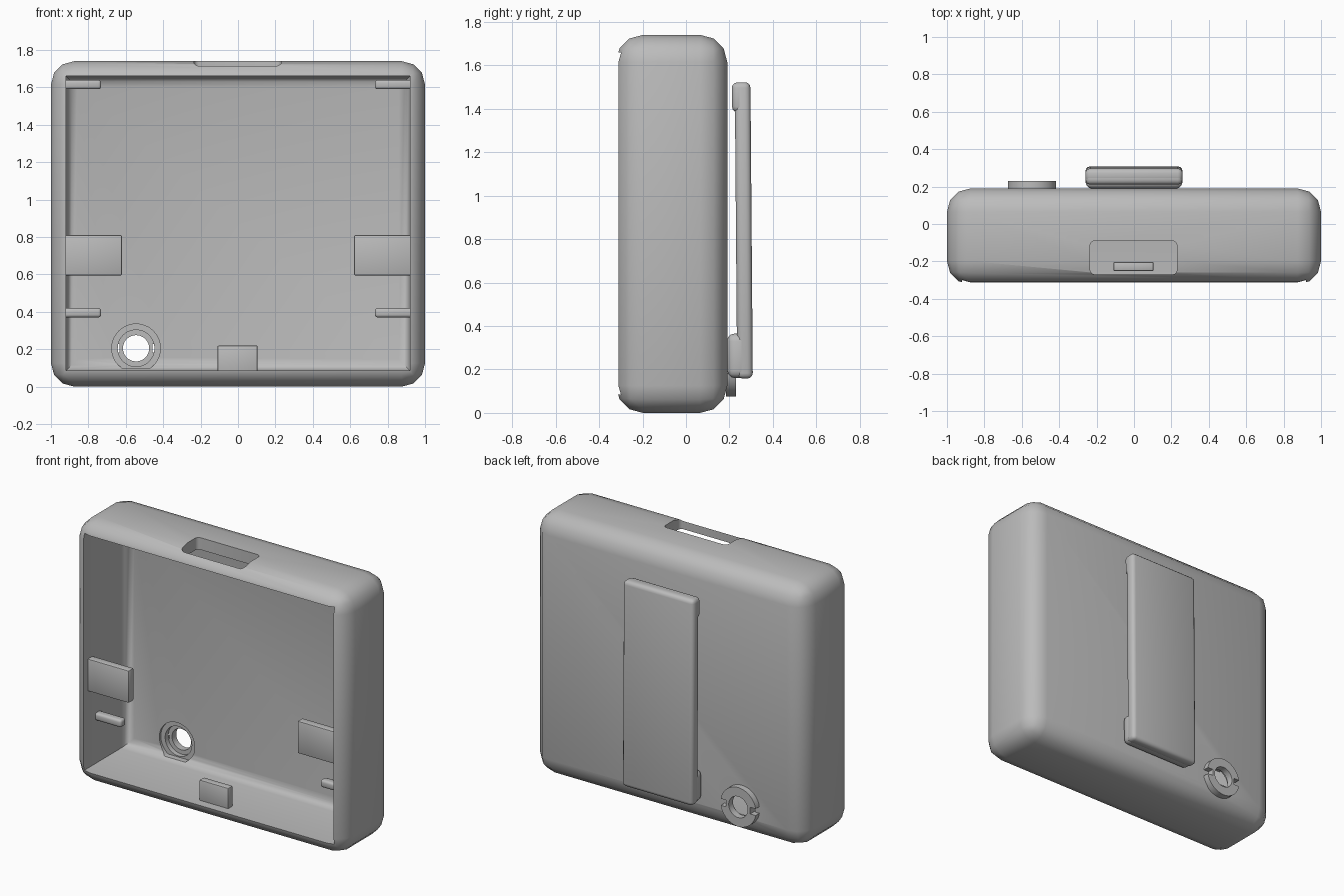
import bpy, bmesh, math
from mathutils import Matrix

cube = bpy.data.objects.get("Cube")
if cube:
    bpy.data.objects.remove(cube, do_unlink=True)

grey = bpy.data.materials.new("grey plastic")
grey.use_nodes = True
COLOUR = (0.5, 0.5, 0.5, 1)
grey.diffuse_color = COLOUR
grey.node_tree.nodes["Principled BSDF"].inputs["Base Color"].default_value = COLOUR


def make(name, bm):
    bmesh.ops.recalc_face_normals(bm, faces=bm.faces)
    mesh = bpy.data.meshes.new(name)
    bm.to_mesh(mesh)
    bm.free()
    mesh.materials.append(grey)
    ob = bpy.data.objects.new(name, mesh)
    bpy.context.collection.objects.link(ob)
    return ob


def box(name, x, y, z, bevel=0, segments=1, pick=lambda e: True):
    """Box from (min, max) ranges, with the picked edges rounded."""
    bm = bmesh.new()
    bmesh.ops.create_cube(bm, size=1)
    for v in bm.verts:
        v.co = [r[0] if c < 0 else r[1] for c, r in zip(v.co, (x, y, z))]
    if bevel:
        bmesh.ops.bevel(bm, geom=[e for e in bm.edges if pick(e)], offset=bevel,
                        segments=segments, profile=0.5, affect='EDGES')
    return make(name, bm)


def cylinder(name, x, z, r, y0, y1):
    bm = bmesh.new()
    place = Matrix.Translation((x, (y0 + y1) / 2, z)) @ Matrix.Rotation(math.pi / 2, 4, 'X')
    bmesh.ops.create_cone(bm, cap_ends=True, segments=48, radius1=r, radius2=r,
                          depth=y1 - y0, matrix=place)
    return make(name, bm)


def cut(ob, *cutters):
    bpy.context.view_layer.objects.active = ob
    for c in cutters:
        mod = ob.modifiers.new("cut", 'BOOLEAN')
        mod.operation, mod.solver, mod.object = 'DIFFERENCE', 'EXACT', c
        bpy.ops.object.modifier_apply(modifier=mod.name)
        bpy.data.objects.remove(c, do_unlink=True)
    return ob


def smooth(ob, angle=35):
    bpy.ops.object.select_all(action='DESELECT')
    ob.select_set(True)
    bpy.context.view_layer.objects.active = ob
    bpy.ops.object.shade_smooth_by_angle(angle=math.radians(angle))


# Rounded case, hollowed from the front, with a top slot and a counterbored round hole
HX, HZ = -0.545, 0.205
BACK = 0.138
recess = cut(cylinder("recess", HX, HZ, 0.13, 0, BACK + 0.015),
             box("recess_trim", (-1, 0), (-0.1, 0.4), (0, 0.1)))
parts = [cut(
    box("case", (-1, 1), (-0.323, 0.19), (0, 1.74), 0.125, 3),
    box("cavity", (-0.92, 0.92), (-0.5, BACK), (0.085, 1.66), 0.06, 3,
        lambda e: all(v.co.y > 0 for v in e.verts)),
    box("slot", (-0.235, 0.23), (-0.27, -0.09), (1.5, 1.9), 0.025, 3,
        lambda e: abs(e.verts[0].co.z - e.verts[1].co.z) > 0.1),
    recess,
    cylinder("hole", HX, HZ, 0.098, 0, 0.5))]

# Ring on the back with a notch on each side
parts.append(cut(cylinder("back_ring", HX, HZ, 0.13, 0.185, 0.23),
                 cylinder("ring_hole", HX, HZ, 0.07, 0, 0.5),
                 *[box("notch", sorted((HX + s * 0.088, HX + s * 0.15)), (0.1, 0.3),
                       (HZ - 0.022, HZ + 0.022)) for s in (-1, 1)]))

# Retaining tabs and support bars, mirrored on both walls
for side, s in (("left", 1), ("right", -1)):
    def wall_x(inner):
        return sorted((s * 0.94, s * inner))
    parts.append(box(side + "_tab", wall_x(0.62), (-0.262, -0.208), (0.595, 0.81), 0.008, 2))
    for level, z in (("lower", 0.37), ("upper", 1.59)):
        parts.append(box(f"{side}_{level}_bar", wall_x(0.732), (-0.185, -0.13),
                         (z, z + 0.05), 0.015, 3))
parts.append(box("bottom_tab", (-0.11, 0.105), (-0.252, -0.203), (0.06, 0.22), 0.008, 2))

# Belt clip: plate, foot and hook, all leaning slightly towards the case at the top
clip = [box("clip_plate", (-0.26, 0.26), (0.23, 0.302), (0.158, 1.522), 0.025, 3),
        box("clip_foot", (-0.259, 0.259), (0.185, 0.285), (0.16, 0.365), 0.035, 3),
        box("clip_hook", (-0.259, 0.259), (0.216, 0.285), (1.385, 1.521), 0.025, 3)]
for ob in clip:
    for v in ob.data.vertices:
        v.co.y += 0.008 * (0.85 - v.co.z)

for ob in parts + clip:
    smooth(ob)
